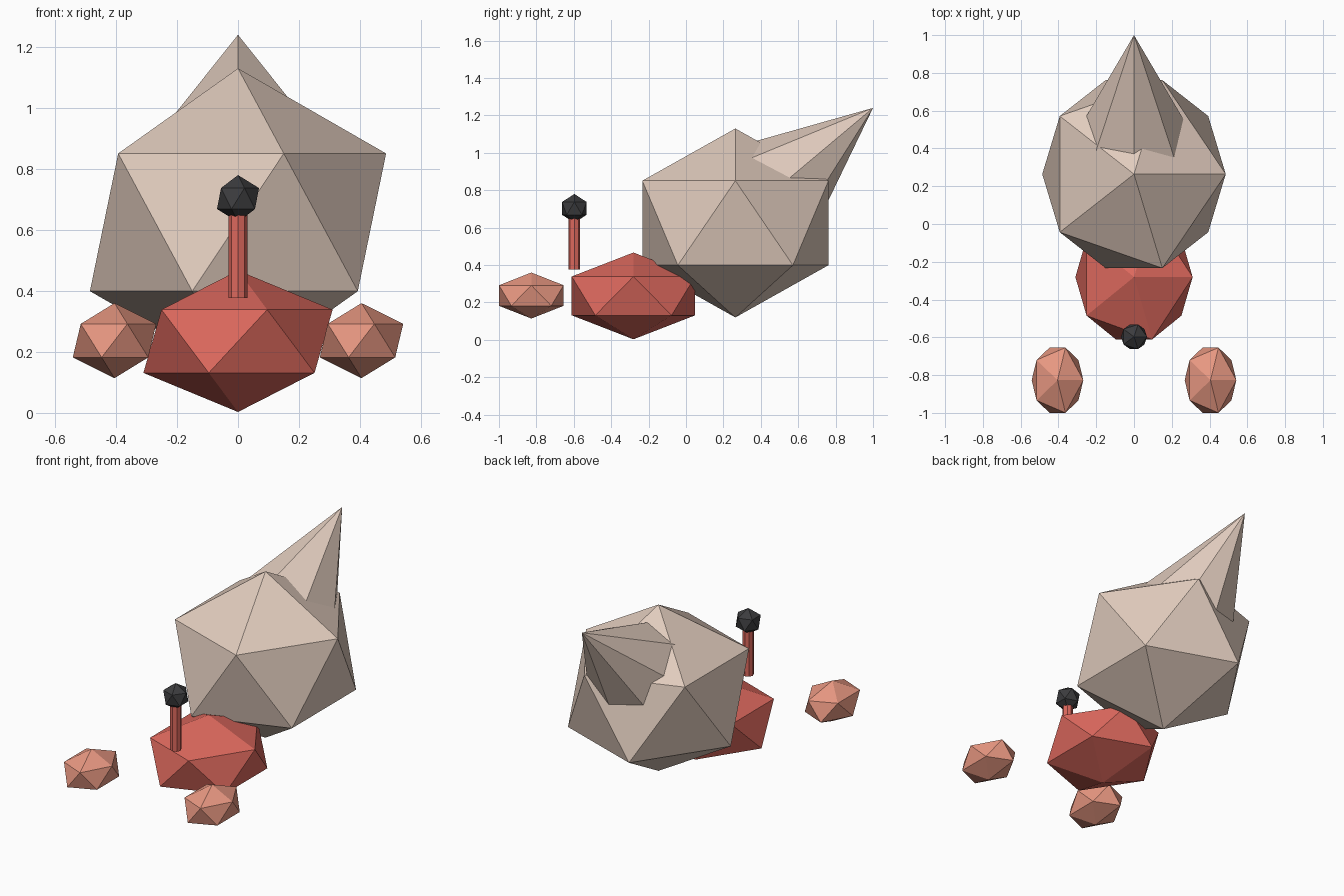
import bpy
from math import radians
from mathutils import Vector, Matrix

if "Cube" in bpy.data.objects:
    bpy.data.objects.remove(bpy.data.objects["Cube"])


def material(name, rgb):
    m = bpy.data.materials.new(name)
    m.diffuse_color = (*rgb, 1)
    m.use_nodes = True
    m.node_tree.nodes["Principled BSDF"].inputs["Base Color"].default_value = m.diffuse_color
    return m


SHELL = material("shell_beige", (0.75, 0.60, 0.51))
BODY = material("body_red", (0.72, 0.14, 0.11))
CLAW = material("claw_salmon", (0.80, 0.31, 0.22))
EYE = material("eye_dark", (0.045, 0.045, 0.048))


def finish(name, mat):
    ob = bpy.context.object
    ob.name = name
    ob.data.materials.append(mat)
    return ob


def gem(name, centre, radii, mat):
    """Flat-faced icosahedron stretched to the given radii."""
    bpy.ops.mesh.primitive_ico_sphere_add(subdivisions=1, radius=1, location=centre)
    bpy.context.object.scale = radii
    return finish(name, mat)


# Shell
gem("shell", (0, 0.264, 0.625), (0.543, 0.585, 0.505), SHELL)

# Shell spire, leaning backwards out of the shell
tilt, length = radians(-50), 0.68
tip = Vector((0, 1.0, 1.24))
axis = Matrix.Rotation(tilt, 3, 'X') @ Vector((0, 0, 1))
bpy.ops.mesh.primitive_cone_add(vertices=8, radius1=0.45 * length, radius2=0, depth=length,
                                location=tip - axis * length / 2, rotation=(tilt, 0, 0))
finish("shell_spire", SHELL)

# Body
gem("body", (0, -0.281, 0.235), (0.347, 0.388, 0.232), BODY)

# Claws
for side, x in (("left", -0.405), ("right", 0.405)):
    gem("claw_" + side, (x, -0.827, 0.237), (0.153, 0.203, 0.123), CLAW)

# Eye on its stalk
bpy.ops.mesh.primitive_cylinder_add(vertices=8, radius=0.031, depth=0.31,
                                    location=(0, -0.597, 0.532))
finish("eye_stalk", BODY)
gem("eye", (0, -0.597, 0.703), (0.077, 0.077, 0.077), EYE)
